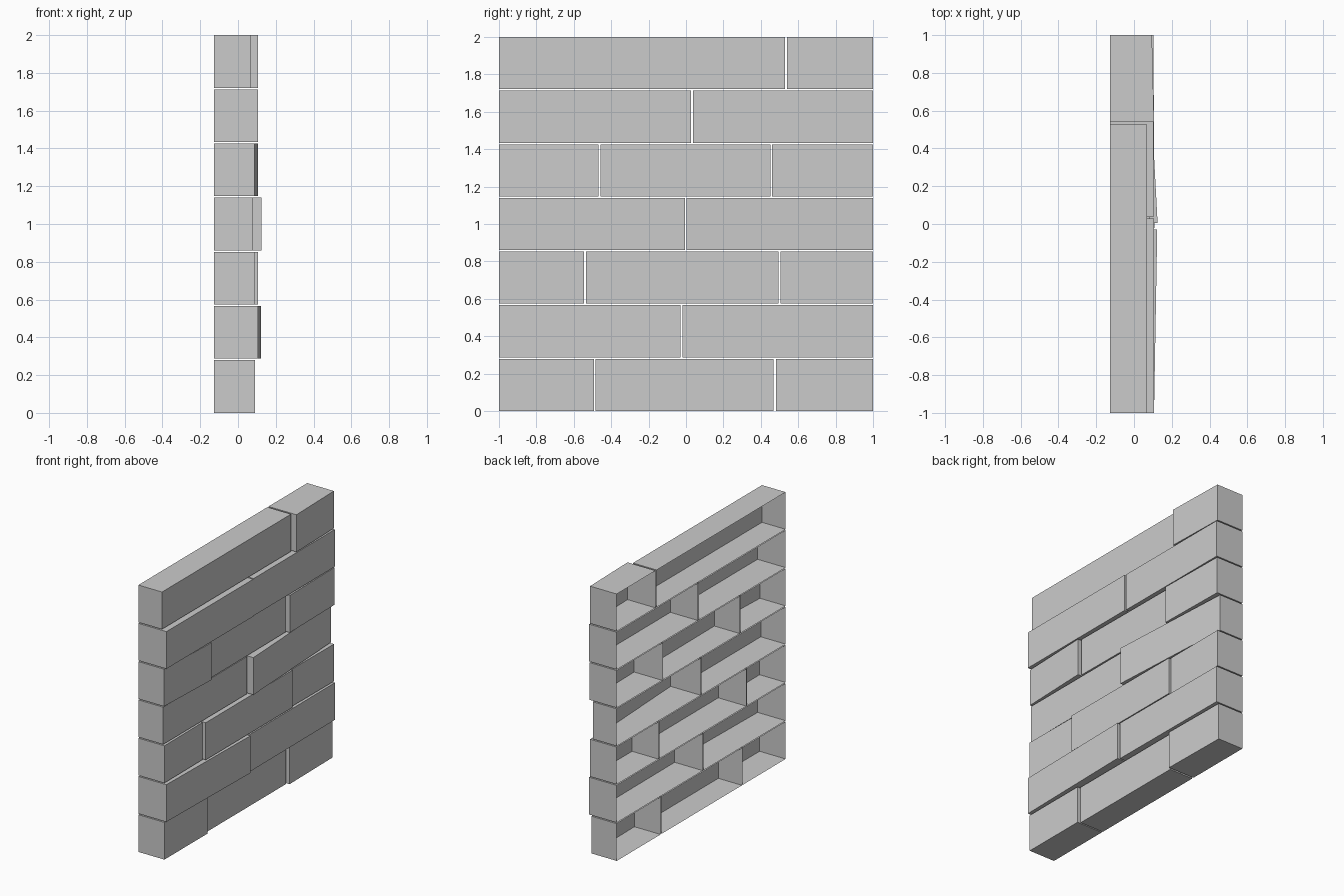
import bpy, bmesh

if "Cube" in bpy.data.objects:
    bpy.data.objects.remove(bpy.data.objects["Cube"])

BACK = -0.126          # open rear plane of the wall
H = 0.279              # brick height
PITCH = (2 - H) / 6    # course spacing

# Each brick: y start, y end, face x at start, face x at end
courses = [
    [(-1, -.492, .09, .09), (-.483, .468, .07, .07), (.481, 1, .091, .084)],
    [(-1, -.03, .106, .123), (-.02, 1, .108, .103)],
    [(-1, -.545, .09, .086), (-.535, .495, .107, .105), (.505, 1, .093, .095)],
    [(-1, -.006, .08, .08), (.004, 1, .125, .072)],
    [(-1, -.467, .087, .107), (-.457, .452, .085, .078), (.461, 1, .107, .098)],
    [(-1, .028, .107, .107), (.038, 1, .103, .102)],
    [(-1, .528, .07, .07), (.541, 1, .106, .095)],
]


def brick(name, y0, y1, x0, x1, z):
    """Five-sided brick shell, open at the back, with a skewed face."""
    bm = bmesh.new()
    outline = [(BACK, y0), (x0, y0), (x1, y1), (BACK, y1)]
    low = [bm.verts.new((x, y, z)) for x, y in outline]
    top = [bm.verts.new((x, y, z + H)) for x, y in outline]
    bm.faces.new(low[::-1])
    bm.faces.new(top)
    for i in range(3):  # near end, face, far end
        bm.faces.new((low[i], low[i + 1], top[i + 1], top[i]))
    mesh = bpy.data.meshes.new(name)
    bm.to_mesh(mesh)
    bm.free()
    bpy.context.collection.objects.link(bpy.data.objects.new(name, mesh))


# Stack the courses
for r, row in enumerate(courses):
    for c, spec in enumerate(row):
        brick(f"brick_course{r + 1}_{c + 1}", *spec, r * PITCH)
